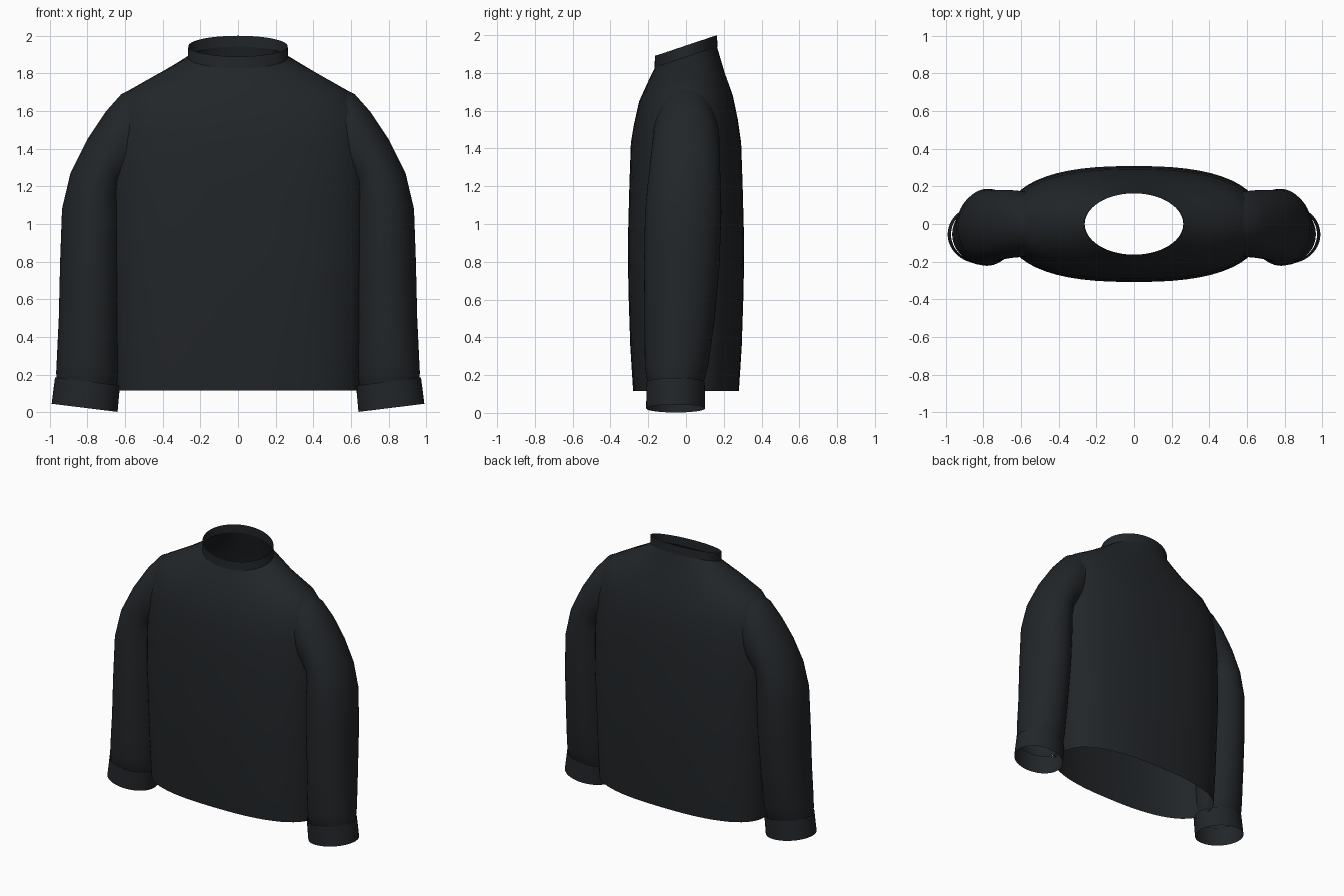
import bpy, bmesh, math
from mathutils import Vector

if "Cube" in bpy.data.objects:
    bpy.data.objects.remove(bpy.data.objects["Cube"])

cloth = bpy.data.materials.new("dark_cloth")
cloth.diffuse_color = (0.016, 0.019, 0.022, 1)
cloth.use_nodes = True
cloth.node_tree.nodes["Principled BSDF"].inputs["Base Color"].default_value = cloth.diffuse_color
SIDES = 56


def power(v, n):
    return math.copysign(abs(v) ** (2 / n), v)


def loft(name, rings, mirror=False):
    """Skin a list of closed rings into one open-ended smooth tube."""
    bm = bmesh.new()
    loops = [[bm.verts.new(p) for p in ring] for ring in rings]
    for a, b in zip(loops, loops[1:]):
        for i in range(SIDES):
            j = (i + 1) % SIDES
            bm.faces.new((a[i], a[j], b[j], b[i]))
    bmesh.ops.recalc_face_normals(bm, faces=bm.faces)
    me = bpy.data.meshes.new(name)
    bm.to_mesh(me)
    bm.free()
    me.shade_smooth()
    me.materials.append(cloth)
    ob = bpy.data.objects.new(name, me)
    bpy.context.collection.objects.link(ob)
    if mirror:
        ob.modifiers.new("mirror", "MIRROR").use_mirror_merge = False
    return ob


def body_ring(hw, hd, z_side, z_front, z_back, n):
    """Flattened oval whose height varies between sides, front and back."""
    pts = []
    for i in range(SIDES):
        a = 2 * math.pi * i / SIDES
        x, y = power(math.cos(a), n), power(math.sin(a), n)
        z_end = z_back if y > 0 else z_front
        pts.append((hw * x, hd * y, z_side + (z_end - z_side) * abs(y) ** 2))
    return pts


def collar_ring(hw, hd, z):
    """Neck oval, rising towards the back."""
    return [(hw * math.cos(a), hd * math.sin(a), z + 0.055 * math.sin(a))
            for a in (2 * math.pi * i / SIDES for i in range(SIDES))]


def sleeve_ring(ox, oz, ix, iz, yc, hy):
    """Oval spanned by its outer and inner points in the front view."""
    o, i = Vector((ox, yc, oz)), Vector((ix, yc, iz))
    c, u, v = (o + i) / 2, (o - i) / 2, Vector((0, hy, 0))
    return [c + u * math.cos(a) + v * math.sin(a)
            for a in (2 * math.pi * k / SIDES for k in range(SIDES))]


# torso from hem to neckline
torso = [
    (0.65, 0.28, 0.115, 0.115, 0.115, 2.5),
    (0.66, 0.295, 0.35, 0.35, 0.35, 2.5),
    (0.67, 0.305, 0.65, 0.65, 0.65, 2.5),
    (0.68, 0.308, 0.90, 0.90, 0.90, 2.5),
    (0.68, 0.300, 1.20, 1.20, 1.20, 2.5),
    (0.67, 0.292, 1.46, 1.43, 1.43, 2.45),
    (0.645, 0.275, 1.62, 1.53, 1.55, 2.4),
    (0.58, 0.248, 1.71, 1.65, 1.68, 2.3),
    (0.43, 0.205, 1.795, 1.745, 1.80, 2.1),
]
loft("torso", [body_ring(*r) for r in torso] + [collar_ring(0.262, 0.163, 1.887)])

# neck band
loft("collar", [collar_ring(0.266, 0.166, 1.882), collar_ring(0.264, 0.165, 1.945)])

# sleeves, armhole to wrist
sleeve = [
    (0.52, 1.74, 0.52, 1.24, 0.0, 0.16),
    (0.62, 1.69, 0.57, 1.22, 0.0, 0.175),
    (0.70, 1.60, 0.60, 1.21, 0.0, 0.18),
    (0.80, 1.45, 0.62, 1.20, -0.005, 0.185),
    (0.89, 1.27, 0.62, 1.15, -0.01, 0.193),
    (0.935, 1.08, 0.615, 1.04, -0.015, 0.202),
    (0.945, 0.80, 0.62, 0.77, -0.022, 0.20),
    (0.952, 0.50, 0.63, 0.46, -0.035, 0.185),
    (0.963, 0.27, 0.635, 0.23, -0.050, 0.168),
    (0.966, 0.21, 0.64, 0.165, -0.054, 0.156),
    (0.962, 0.17, 0.65, 0.13, -0.055, 0.142),
]
loft("sleeve", [sleeve_ring(*r) for r in sleeve], mirror=True)

# cuffs
cuff = [
    (0.972, 0.185, 0.627, 0.142, -0.055, 0.154),
    (0.990, 0.045, 0.640, 0.002, -0.055, 0.156),
]
loft("cuff", [sleeve_ring(*r) for r in cuff], mirror=True)
